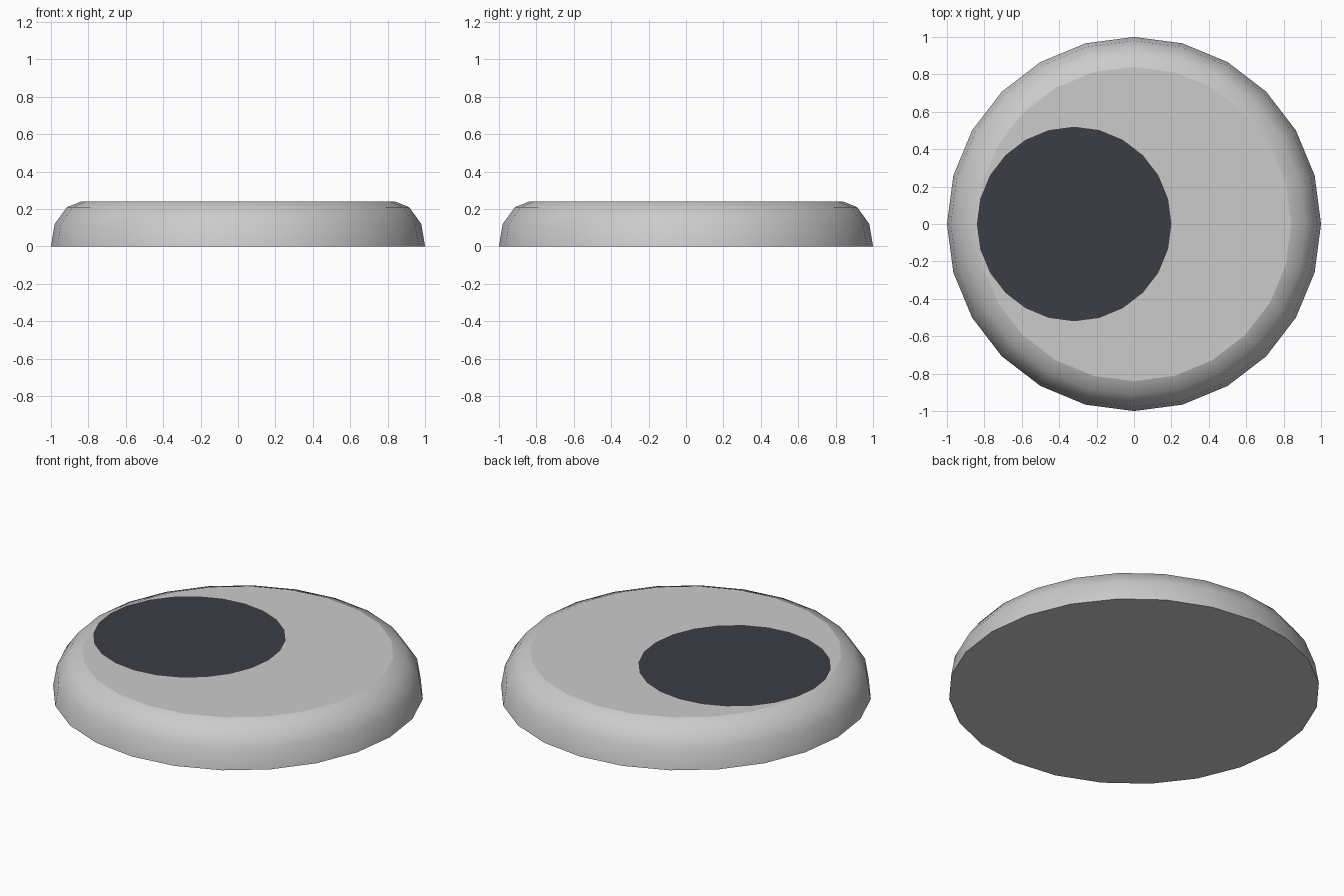
import bpy, bmesh
from math import cos, sin, tau

if "Cube" in bpy.data.objects:
    bpy.data.objects.remove(bpy.data.objects["Cube"])

SIDES = 24


def add_ring(bm, radius, z, cx=0.0):
    return [bm.verts.new((cx + radius * cos(tau * i / SIDES),
                          radius * sin(tau * i / SIDES), z)) for i in range(SIDES)]


def finish(bm, name, color=None):
    mesh = bpy.data.meshes.new(name)
    bm.to_mesh(mesh)
    bm.free()
    obj = bpy.data.objects.new(name, mesh)
    bpy.context.collection.objects.link(obj)
    if color:
        mat = bpy.data.materials.new(name + "_material")
        mat.diffuse_color = color
        mat.use_nodes = True
        mat.node_tree.nodes["Principled BSDF"].inputs["Base Color"].default_value = mat.diffuse_color
        mesh.materials.append(mat)
    return obj


# Rounded eye body: smooth rim, flat top and base
bm = bmesh.new()
profile = [(1.0, 0.0), (0.98, 0.12), (0.915, 0.21), (0.84, 0.24)]
rings = [add_ring(bm, r, z) for r, z in profile]
for low, high in zip(rings, rings[1:]):
    for i in range(SIDES):
        j = (i + 1) % SIDES
        bm.faces.new((low[i], low[j], high[j], high[i])).smooth = True
base = bm.faces.new(rings[0][::-1])
# The top cap has its own border so that it shades flat
top = bm.faces.new(add_ring(bm, *profile[-1]))
for edge in base.edges:
    edge.smooth = False
finish(bm, "eye_body")

# Dark pupil lying off-centre on the flat top
bm = bmesh.new()
bm.faces.new(add_ring(bm, 0.52, 0.243, -0.32))
finish(bm, "pupil", (0.045, 0.047, 0.06, 1))
